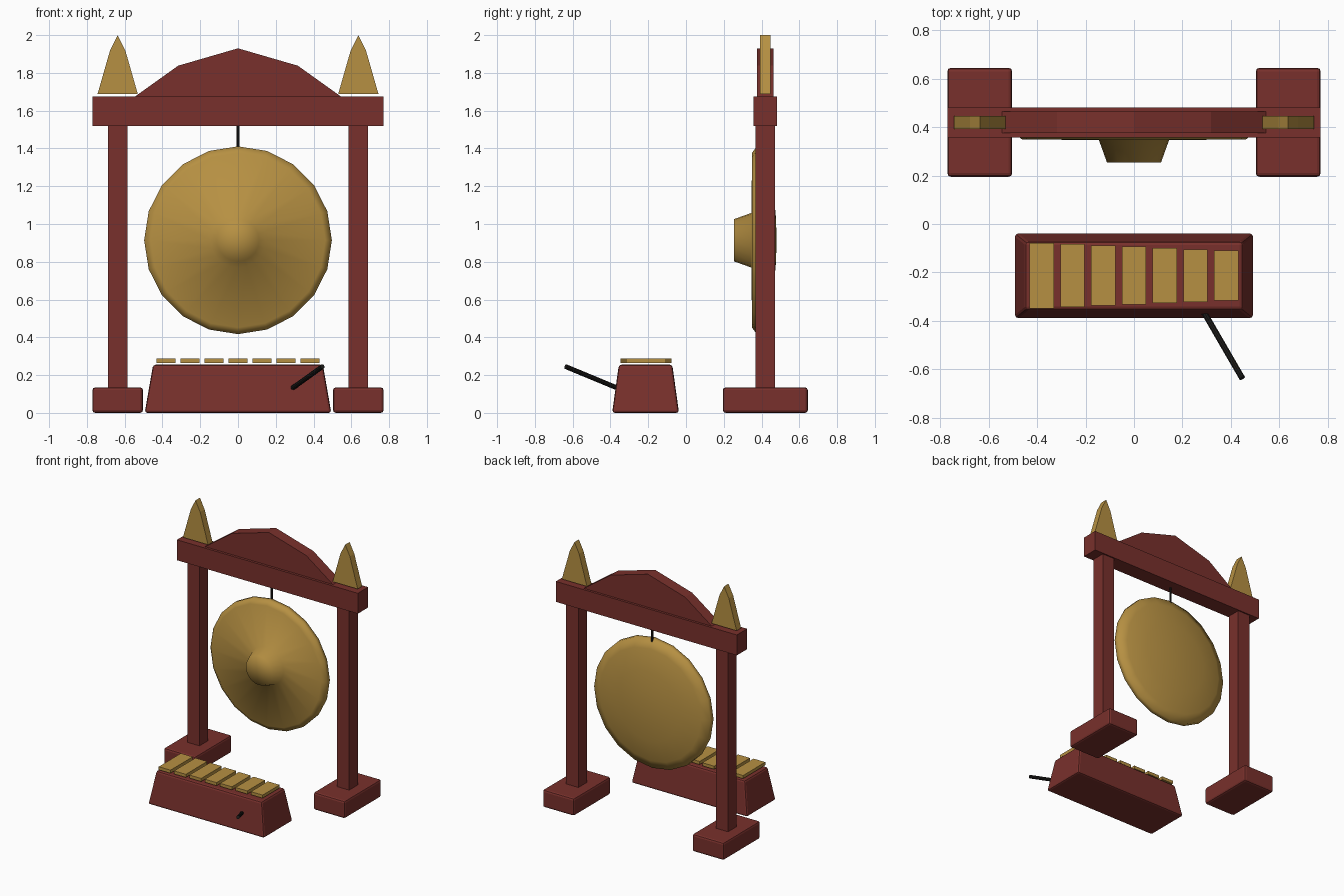
import bpy, bmesh, math
from mathutils import Vector

if "Cube" in bpy.data.objects:
    bpy.data.objects.remove(bpy.data.objects["Cube"])


def material(name, color):
    m = bpy.data.materials.new(name)
    m.diffuse_color = (*color, 1)
    m.use_nodes = True
    m.node_tree.nodes["Principled BSDF"].inputs["Base Color"].default_value = m.diffuse_color
    return m


RED = material("red_wood", (0.19, 0.03, 0.025))
GOLD = material("brass", (0.47, 0.28, 0.055))
BLACK = material("black", (0.012, 0.011, 0.01))


def finish(name, bm, mat, bevel=0):
    bmesh.ops.recalc_face_normals(bm, faces=bm.faces)
    me = bpy.data.meshes.new(name)
    bm.to_mesh(me)
    bm.free()
    me.materials.append(mat)
    ob = bpy.data.objects.new(name, me)
    bpy.context.collection.objects.link(ob)
    if bevel:
        mod = ob.modifiers.new("bevel", 'BEVEL')
        mod.width = bevel
        mod.segments = 2
    return ob


def box(name, x, y, z, mat, bevel=0, top=(1, 1)):
    """Box from (min, max) ranges; top scales the upper face."""
    bm = bmesh.new()
    bmesh.ops.create_cube(bm, size=1)
    for v in bm.verts:
        sx, sy = top if v.co.z > 0 else (1, 1)
        v.co = (sum(x) / 2 + v.co.x * sx * (x[1] - x[0]),
                sum(y) / 2 + v.co.y * sy * (y[1] - y[0]),
                sum(z) / 2 + v.co.z * (z[1] - z[0]))
    return finish(name, bm, mat, bevel)


def plate(name, pts, y, mat):
    """Extrude an xz outline between two y values."""
    bm = bmesh.new()
    face = bm.faces.new([bm.verts.new((px, y[0], pz)) for px, pz in pts])
    ext = bmesh.ops.extrude_face_region(bm, geom=[face])
    verts = [g for g in ext["geom"] if isinstance(g, bmesh.types.BMVert)]
    bmesh.ops.translate(bm, verts=verts, vec=(0, y[1] - y[0], 0))
    return finish(name, bm, mat)


def rod(name, a, b, r, mat, sides=10):
    a, b = Vector(a), Vector(b)
    bm = bmesh.new()
    bmesh.ops.create_cone(bm, cap_ends=True, segments=sides, radius1=r, radius2=r,
                          depth=(b - a).length)
    bm.transform((b - a).to_track_quat('Z', 'Y').to_matrix().to_4x4())
    bmesh.ops.translate(bm, verts=bm.verts, vec=(a + b) / 2)
    return finish(name, bm, mat)


# Feet, posts and finials on both sides
for side, s in (("left", -1), ("right", 1)):
    c = 0.637 * s
    box(side + "_foot", (c - 0.134, c + 0.134), (0.195, 0.645), (0, 0.135), RED, 0.015)
    box(side + "_post", (c - 0.052, c + 0.052), (0.367, 0.472), (0.13, 1.53), RED)
    plate(side + "_finial",
          [(c - 0.107, 1.687), (c + 0.107, 1.687), (c + 0.04, 1.92), (c, 2.0), (c - 0.04, 1.92)],
          (0.393, 0.447), GOLD)

# Crossbeam and carved crest
box("crossbeam", (-0.77, 0.77), (0.357, 0.482), (1.518, 1.675), RED)
plate("crest", [(-0.545, 1.675), (0.545, 1.675), (0.317, 1.838), (0, 1.93), (-0.317, 1.838)],
      (0.376, 0.464), RED)

# Gong: (radius, y) profile spun around the y axis
profile = [(0, 0.255), (0.112, 0.255), (0.145, 0.347), (0.462, 0.349), (0.497, 0.375),
           (0.495, 0.41), (0.43, 0.435), (0.27, 0.463), (0.11, 0.477), (0, 0.479)]
bm = bmesh.new()
vs = [bm.verts.new((r, y, 0.914)) for r, y in profile]
edges = [bm.edges.new(p) for p in zip(vs, vs[1:])]
bmesh.ops.spin(bm, geom=vs + edges, cent=(0, 0, 0.914), axis=(0, 1, 0),
               angle=math.tau, steps=20, use_duplicate=False)
bmesh.ops.remove_doubles(bm, verts=bm.verts, dist=1e-4)
for f in bm.faces:
    f.smooth = True
finish("gong", bm, GOLD)
rod("gong_cord", (0, 0.41, 1.39), (0, 0.41, 1.53), 0.008, BLACK)

# Keyed instrument with seven shortening bars
box("key_case", (-0.494, 0.494), (-0.391, -0.037), (0, 0.255), RED, 0.014, top=(0.91, 0.8))
for i in range(7):
    c = -0.381 + 0.127 * i
    h = 0.135 - 0.0053 * i
    box(f"key_bar_{i + 1}", (c - 0.05, c + 0.05), (-0.213 - h, -0.213 + h), (0.265, 0.289), GOLD)

# Mallet leaning out of the case
rod("mallet", (0.275, -0.34, 0.122), (0.447, -0.637, 0.245), 0.013, BLACK)
